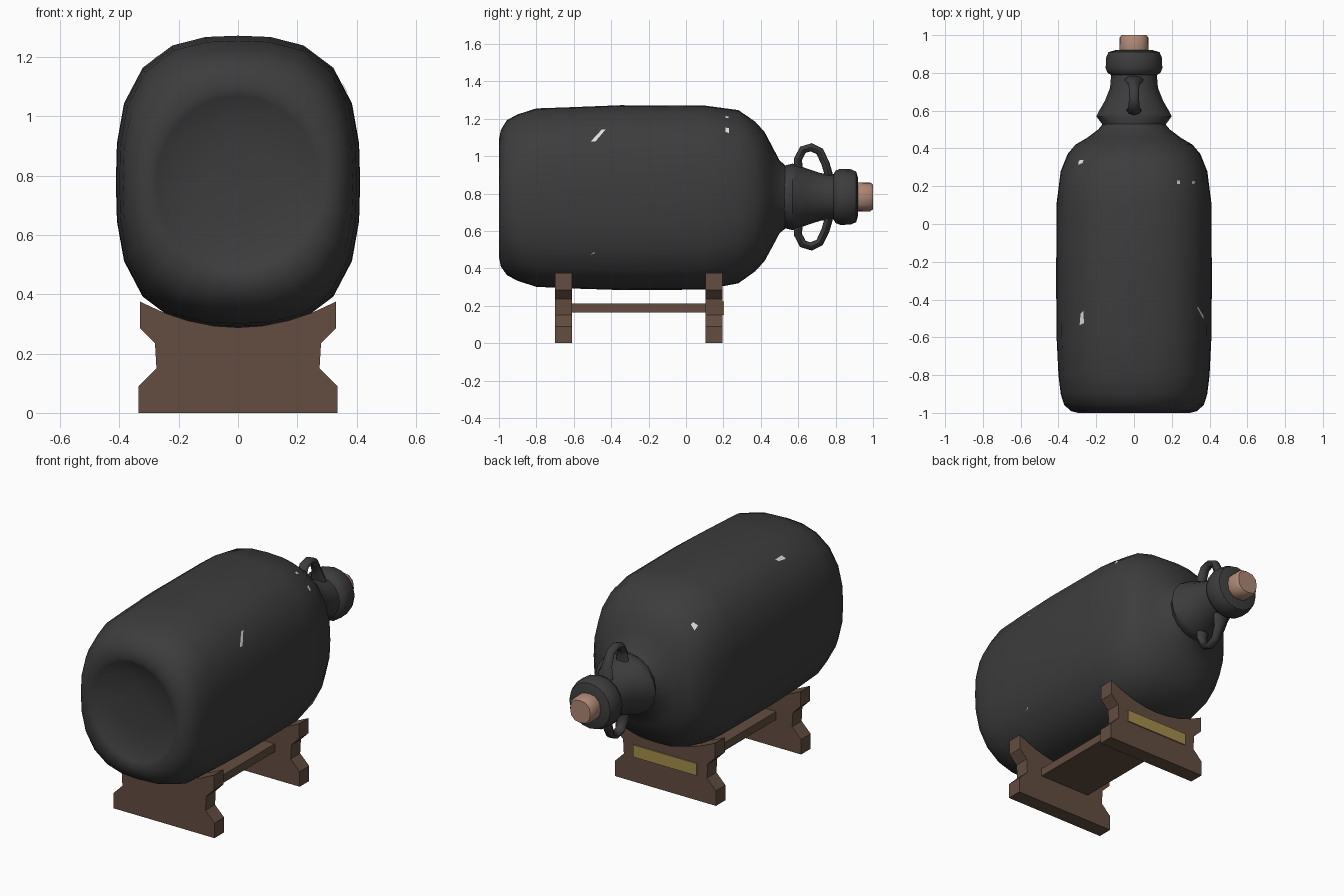
import bpy, bmesh, math
from mathutils import Vector
from mathutils.bvhtree import BVHTree

if "Cube" in bpy.data.objects:
    bpy.data.objects.remove(bpy.data.objects["Cube"])


def material(name, rgb):
    m = bpy.data.materials.new(name)
    m.diffuse_color = (*rgb, 1)
    m.use_nodes = True
    m.node_tree.nodes["Principled BSDF"].inputs["Base Color"].default_value = m.diffuse_color
    return m


GLASS = material("dark glass", (0.046, 0.046, 0.046))
WOOD = material("brown wood", (0.125, 0.075, 0.052))
CORK = material("cork", (0.42, 0.245, 0.18))
BRASS = material("brass", (0.38, 0.27, 0.07))
GLINT = material("pale glint", (0.75, 0.75, 0.75))


def finish(name, bm, mat, angle=None):
    bmesh.ops.recalc_face_normals(bm, faces=bm.faces[:])
    me = bpy.data.meshes.new(name)
    bm.to_mesh(me)
    bm.free()
    ob = bpy.data.objects.new(name, me)
    bpy.context.collection.objects.link(ob)
    me.materials.append(mat)
    if angle:
        bpy.ops.object.select_all(action='DESELECT')
        ob.select_set(True)
        bpy.context.view_layer.objects.active = ob
        bpy.ops.object.shade_smooth_by_angle(angle=math.radians(angle))
    return ob


def skin(loops):
    """Skin closed loops of points and cap both ends."""
    bm = bmesh.new()
    rows = [[bm.verts.new(p) for p in loop] for loop in loops]
    n = len(rows[0])
    for a, b in zip(rows, rows[1:]):
        for i in range(n):
            j = (i + 1) % n
            bm.faces.new((a[i], a[j], b[j], b[i]))
    bm.faces.new(rows[0])
    bm.faces.new(rows[-1])
    return bm


def ring(y, rx, rz, cz, n, sides):
    """Superellipse section across the y axis."""
    pts = []
    for i in range(sides):
        t = 2 * math.pi * i / sides
        c, s = math.cos(t), math.sin(t)
        k = (abs(c) ** n + abs(s) ** n) ** (-1 / n)
        pts.append((rx * c * k, y, cz + rz * s * k))
    return pts


def box(name, x, y, z, mat):
    bm = skin([[(a, v, b) for a, b in ((x[0], z[0]), (x[1], z[0]), (x[1], z[1]), (x[0], z[1]))]
               for v in y])
    return finish(name, bm, mat)


# Bottle body, with a dished base and rounded shoulder: y, rx, rz, centre z, squareness
body = [(-0.955, .12, .13, .775, 2), (-0.968, .22, .235, .775, 2), (-0.99, .275, .295, .775, 2),
        (-1.0, .295, .315, .775, 2.1), (-0.99, .335, .365, .775, 2.3), (-0.957, .37, .415, .778, 2.5),
        (-0.9, .388, .445, .778, 2.7), (-0.8, .40, .477, .778, 2.8), (-0.6, .41, .485, .777, 2.8),
        (-0.35, .412, .494, .778, 2.8), (0.1, .411, .492, .778, 2.8), (.28, .388, .463, .783, 2.7),
        (.37, .352, .40, .784, 2.5), (.42, .31, .345, .784, 2.3), (.455, .25, .28, .783, 2.1),
        (.50, .19, .195, .782, 2), (.53, .165, .17, .782, 2)]
bm = skin([ring(*r, 24) for r in body])
bmesh.ops.recalc_face_normals(bm, faces=bm.faces[:])
tree = BVHTree.FromBMesh(bm)
finish("bottle_body", bm, GLASS, 50)

# Neck with flared foot, rolled lip and cork
CZ = .782
neck = [(.50, .165, .165), (.53, .17, .168), (.57, .2, .178), (.59, .19, .172), (.65, .155, .15),
        (.72, .127, .127), (.80, .12, .12)]
lip = [(.785, .115), (.80, .14), (.825, .15), (.88, .148), (.91, .135), (.92, .10)]
cork = [(.90, .074), (.92, .078), (.985, .077), (1.0, .066)]
finish("bottle_neck", skin([ring(y, a, b, CZ, 2, 16) for y, a, b in neck]), GLASS, 50)
finish("bottle_lip", skin([ring(y, r, r, CZ, 2, 16) for y, r in lip]), GLASS, 50)
finish("cork_stopper", skin([ring(y, r, r, CZ, 2.6, 12) for y, r in cork]), CORK, 40)

# Two loop handles above and below the neck: y, height, half width
loop_path = [(.605, .13, .045), (.598, .20, .035), (.625, .252, .03), (.67, .265, .026),
             (.715, .243, .026), (.745, .18, .032), (.76, .13, .05), (.765, .10, .05)]
for name, side in (("upper_handle", 1), ("lower_handle", -1)):
    loops = []
    for i, (y, z, w) in enumerate(loop_path):
        a = loop_path[max(i - 1, 0)]
        b = loop_path[min(i + 1, len(loop_path) - 1)]
        d = Vector((b[0] - a[0], b[1] - a[1])).normalized()
        loop = []
        for k in range(8):
            t = math.pi * k / 4
            s = .022 * math.sin(t)
            loop.append((w * math.cos(t), y - d.y * s, CZ + side * (z + d.x * s)))
        loops.append(loop)
    finish(name, skin(loops), GLASS, 50)

# Cradle boards with notched sides and a hollow top
half = [(.335, 0), (.335, .09), (.275, .15), (.28, .235), (.33, .285), (.33, .375)]
top = [(x, .288 + .087 * (abs(x) / .33) ** 2) for x in (.25, .17, .08, 0, -.08, -.17, -.25)]
outline = half + top + [(-x, z) for x, z in reversed(half)]
for name, y0 in (("front_cradle_board", -.70), ("back_cradle_board", .105)):
    finish(name, skin([[(x, y, z) for x, z in outline] for y in (y0, y0 + .09)]), WOOD)

# Stretcher between the boards and the name plate
box("stretcher", (-.17, .17), (-.63, .125), (.165, .213), WOOD)
box("brass_plate", (-.21, .21), (.19, .202), (.15, .222), BRASS)


# Small pale glints lying on the glass, projected from the side or from the top
def glint(name, pts, origin, direction):
    bm = bmesh.new()
    vs = []
    for p in pts:
        hit, normal, _, _ = tree.ray_cast(Vector(origin(*p)), Vector(direction))
        vs.append(bm.verts.new(hit + normal * .005))
    bm.faces.new(vs)
    ob = finish(name, bm, GLINT)
    if ob.data.polygons[0].normal.dot(Vector(direction)) > 0:
        ob.data.flip_normals()


side_glints = [[(-.51, 1.075), (-.485, 1.075), (-.43, 1.14), (-.45, 1.14)],
               [(-.51, .475), (-.49, .482), (-.49, .49)]]
top_glints = [[(-.295, .31), (-.27, .32), (-.265, .335), (-.29, .335)],
              [(-.285, -.535), (-.262, -.525), (-.265, -.46), (-.28, -.475)],
              [(.225, .21), (.24, .21), (.24, .23), (.225, .23)],
              [(.305, .21), (.32, .21), (.32, .23), (.305, .23)]]
for i, g in enumerate(side_glints):
    glint(f"side_glint_{i + 1}", g, lambda y, z: (2, y, z), (-1, 0, 0))
for i, g in enumerate(top_glints):
    glint(f"top_glint_{i + 1}", g, lambda x, y: (x, y, 3), (0, 0, -1))
